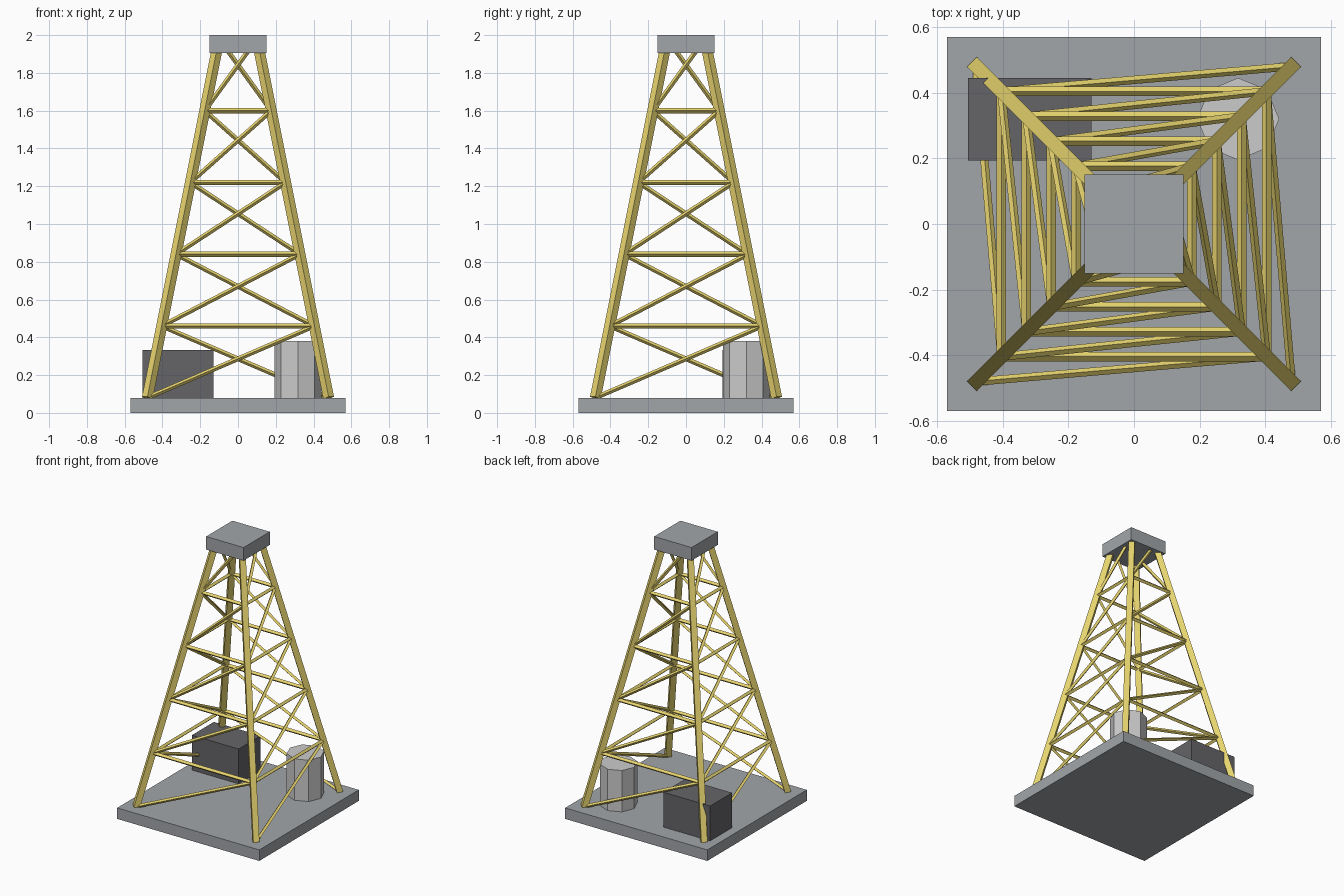
import bpy
from mathutils import Vector

if "Cube" in bpy.data.objects:
    bpy.data.objects.remove(bpy.data.objects["Cube"])

Z0, Z1 = 0.08, 1.98      # tower bottom and top
W0, W1 = 0.48, 0.10      # half widths there
LEVELS = 5


def material(name, rgb):
    m = bpy.data.materials.new(name)
    m.diffuse_color = (*rgb, 1)
    m.use_nodes = True
    m.node_tree.nodes["Principled BSDF"].inputs["Base Color"].default_value = m.diffuse_color
    return m


YELLOW = material("yellow_paint", (0.80, 0.66, 0.16))
STEEL = material("grey_steel", (0.36, 0.38, 0.40))
DARK = material("dark_housing", (0.13, 0.13, 0.14))
LIGHT = material("light_metal", (0.62, 0.63, 0.65))


def finish(name, mat):
    ob = bpy.context.object
    ob.name = name
    ob.data.materials.append(mat)
    return ob


def box(name, lo, hi, mat):
    lo, hi = Vector(lo), Vector(hi)
    bpy.ops.mesh.primitive_cube_add(size=1, location=(lo + hi) / 2)
    ob = finish(name, mat)
    ob.scale = hi - lo
    return ob


def beam(name, a, b, radius):
    """Four-sided bar between two points."""
    d = b - a
    bpy.ops.mesh.primitive_cylinder_add(vertices=4, radius=radius,
                                        depth=d.length, location=(a + b) / 2)
    ob = finish(name, YELLOW)
    ob.rotation_mode = 'QUATERNION'
    ob.rotation_quaternion = Vector((0, 0, 1)).rotation_difference(d)
    return ob


def corner(i, level):
    """Leg centre at a corner (counter-clockwise) and level."""
    t = level / LEVELS
    w = W0 + (W1 - W0) * t
    sx, sy = ((-1, -1), (1, -1), (1, 1), (-1, 1))[i % 4]
    return Vector((sx * w, sy * w, Z0 + (Z1 - Z0) * t))


# platform and crown block
box("base_platform", (-0.57, -0.57, 0), (0.57, 0.57, 0.08), STEEL)
box("crown_block", (-0.15, -0.15, 1.905), (0.15, 0.15, 2.0), STEEL)

# legs, horizontal girts and one diagonal brace per panel
for i in range(4):
    beam(f"leg_{i}", corner(i, 0), corner(i, LEVELS), 0.029)
    for k in range(LEVELS):
        if k > 0:
            beam(f"girt_{i}_{k}", corner(i, k), corner(i + 1, k), 0.014)
        beam(f"brace_{i}_{k}", corner(i, k), corner(i + 1, k + 1), 0.0125)

# engine housing and octagonal tank
box("engine_housing", (-0.505, 0.193, 0.08), (-0.13, 0.445, 0.333), DARK)
bpy.ops.mesh.primitive_cylinder_add(vertices=8, radius=0.125, depth=0.30,
                                    location=(0.317, 0.32, 0.23))
finish("storage_tank", LIGHT)
